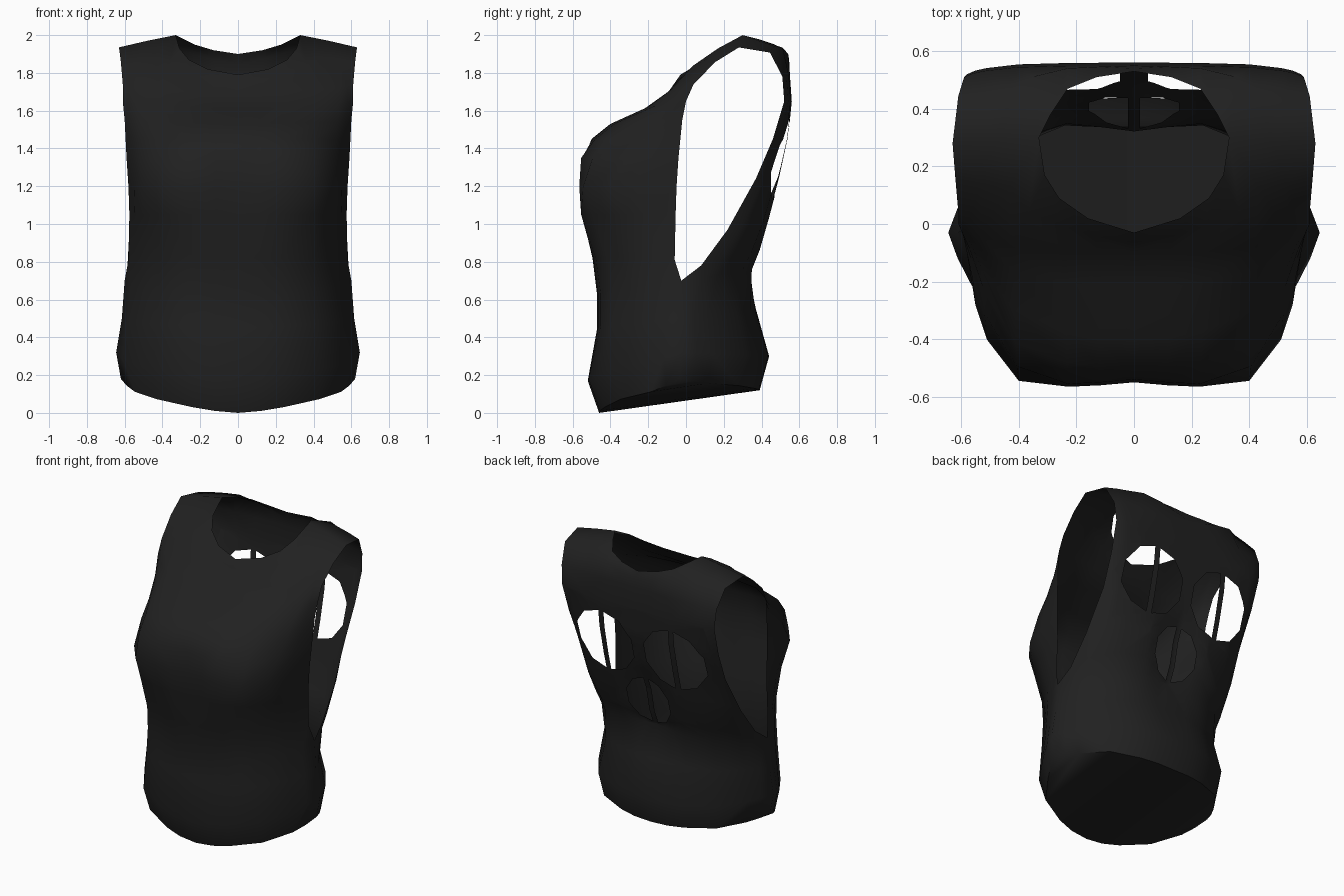
import bpy, bmesh
from math import sin, cos, pi
from mathutils import Vector

cube = bpy.data.objects.get("Cube")
if cube:
    bpy.data.objects.remove(cube, do_unlink=True)

# Black cloth
cloth = bpy.data.materials.new("black_cloth")
cloth.use_nodes = True
colour = (0.015, 0.015, 0.015, 1)
cloth.diffuse_color = colour
bsdf = cloth.node_tree.nodes["Principled BSDF"]
bsdf.inputs["Base Color"].default_value = colour
bsdf.inputs["Roughness"].default_value = 0.9

# Cross-sections from the centre line to the side edge
ACROSS = [0, .2, .39, .69, .88, .95, 1]
RISE = [0, .06, .17, .4, .62, .8, 1]
ROUND = [0, .01, .07, .26, .64, .82, 1]
WAIST = [0, .01, .04, .18, .59, .8, 1]
BUST = [.02, 0, -.01, .03, .31, .55, 1]
CHEST = [.02, 0, -.01, .11, .47, .7, 1]
FLAT = [0, 0, .02, .14, .46, .68, 1]
SPINE = [.2, .1, .03, .16, .46, .68, 1]
SMALL_SPINE = [.1, .06, .03, .18, .5, .7, 1]

# Rows: centre z, centre y, edge x, edge y, edge z, cross-section
SEAM = [(.62, -.03, .18), (.645, -.03, .32), (.615, -.03, .5), (.6, -.025, .7)]
FRONT_LOW = [(0, -.46, ROUND), (.17, -.52, ROUND), (.45, -.47, WAIST), (.62, -.47, WAIST)]
BACK_LOW = [(.12, .39, ROUND), (.3, .44, ROUND), (.55, .37, ROUND), (.77, .36, SMALL_SPINE)]
FRONT = [(z, y, *e, s) for (z, y, s), e in zip(FRONT_LOW, SEAM)] + [
    (.82, -.495, .58, -.06, .81, WAIST), (1.05, -.55, .575, -.055, 1.05, CHEST),
    (1.2, -.56, .58, -.05, 1.2, BUST), (1.35, -.55, .59, -.04, 1.35, CHEST),
    (1.45, -.5, .595, -.03, 1.45, WAIST), (1.53, -.4, .6, -.02, 1.55, ROUND),
    (1.61, -.22, .61, 0, 1.65, ROUND), (1.69, -.1, .61, .04, 1.74, FLAT)]
BACK = [(z, y, *e, s) for (z, y, s), e in zip(BACK_LOW, SEAM)] + [
    (.88, .4, .585, .08, .78, SMALL_SPINE), (1.04, .445, .575, .22, .97, SPINE),
    (1.25, .5, .56, .37, 1.24, SMALL_SPINE), (1.45, .54, .57, .46, 1.45, FLAT),
    (1.65, .56, .58, .52, 1.65, FLAT), (1.79, .55, .59, .51, 1.78, FLAT)]

# Neckline followed by the shoulder ridge
RIDGE = [(.33, .3, 2), (.48, .29, 1.97), (.63, .28, 1.935)]
FRONT_TOP = [(0, -.03, 1.79), (.16, .02, 1.82), (.26, .09, 1.87), (.31, .17, 1.93), *RIDGE]
BACK_TOP = [(0, .53, 1.9), (.13, .51, 1.92), (.23, .47, 1.95), (.29, .38, 1.98), *RIDGE]


def panel(bm, rows, top, lift):
    grid = [[Vector((xe * a, yc + (ye - yc) * b, zc + (ze - zc) * r))
             for a, b, r in zip(ACROSS, bend, RISE)]
            for zc, yc, xe, ye, ze, bend in rows]
    top = [Vector(p) for p in top]
    # Rounded row between the panel and the shoulder ridge
    rounded = [p.lerp(q, .5) + Vector(lift) * min(1, 1.6 * a)
               for p, q, a in zip(grid[-1], top, ACROSS)]
    grid += [rounded, top]
    verts = [[bm.verts.new(p) for p in row] for row in grid]
    for low, high in zip(verts, verts[1:]):
        for i in range(len(low) - 1):
            bm.faces.new((low[i], low[i + 1], high[i + 1], high[i]))
    return verts[0]


def cut_opening(bm, cx, cz, rx, rz, strap, sides=10):
    """Cut a rounded opening through the back, leaving an upright strap."""
    ring = [Vector((cx + rx * cos(2 * pi * (i + .5) / sides), 0,
                    cz + rz * sin(2 * pi * (i + .5) / sides))) for i in range(sides)]
    planes = []
    for p, q in zip(ring, ring[1:] + ring[:1]):
        d = q - p
        planes.append((p, Vector((d.z, 0, -d.x)).normalized()))
    strap_planes = [(Vector((cx + s * strap, 0, cz)), Vector((1, 0, 0))) for s in (-1, 1)]

    def nearby():
        found = []
        for f in bm.faces:
            xs = [v.co.x for v in f.verts]
            zs = [v.co.z for v in f.verts]
            if (f.calc_center_median().y > .15 and max(xs) > cx - rx and min(xs) < cx + rx
                    and max(zs) > cz - rz and min(zs) < cz + rz):
                found.append(f)
        return found

    for co, no in planes + strap_planes:
        faces = nearby()
        edges = {e for f in faces for e in f.edges}
        verts = {v for f in faces for v in f.verts}
        bmesh.ops.bisect_plane(bm, geom=faces + list(edges) + list(verts),
                               dist=.0001, plane_co=co, plane_no=no)
    doomed = []
    for f in nearby():
        c = f.calc_center_median()
        if abs(c.x - cx) > strap and all((c - co).dot(no) < 0 for co, no in planes):
            doomed.append(f)
    bmesh.ops.delete(bm, geom=doomed, context='FACES')


# Half of the garment: front, back and closed hem
bm = bmesh.new()
front_hem = panel(bm, FRONT, FRONT_TOP, (0, -.005, .02))
back_hem = panel(bm, BACK, BACK_TOP, (0, .05, .05))
for i in range(len(front_hem) - 1):
    bm.faces.new((front_hem[i], back_hem[i], back_hem[i + 1], front_hem[i + 1]))
bmesh.ops.remove_doubles(bm, verts=bm.verts[:], dist=.0005)
bmesh.ops.recalc_face_normals(bm, faces=bm.faces[:])
bm.normal_update()
front_face = min(bm.faces, key=lambda f: f.calc_center_median().y)
if front_face.normal.y > 0:
    bmesh.ops.reverse_faces(bm, faces=bm.faces[:])

# Back openings: a wide upper pair and a small lower one
cut_opening(bm, .265, 1.345, .228, .22, .02)
cut_opening(bm, 0, .955, .165, .175, .02)

mesh = bpy.data.meshes.new("sleeveless_top")
bm.to_mesh(mesh)
bm.free()
mesh.materials.append(cloth)
garment = bpy.data.objects.new("sleeveless_top", mesh)
bpy.context.collection.objects.link(garment)
bpy.context.view_layer.objects.active = garment
garment.select_set(True)
bpy.ops.object.shade_smooth_by_angle(angle=pi / 3)
mirror = garment.modifiers.new("mirror", 'MIRROR')
mirror.use_clip = True
mirror.merge_threshold = .001
